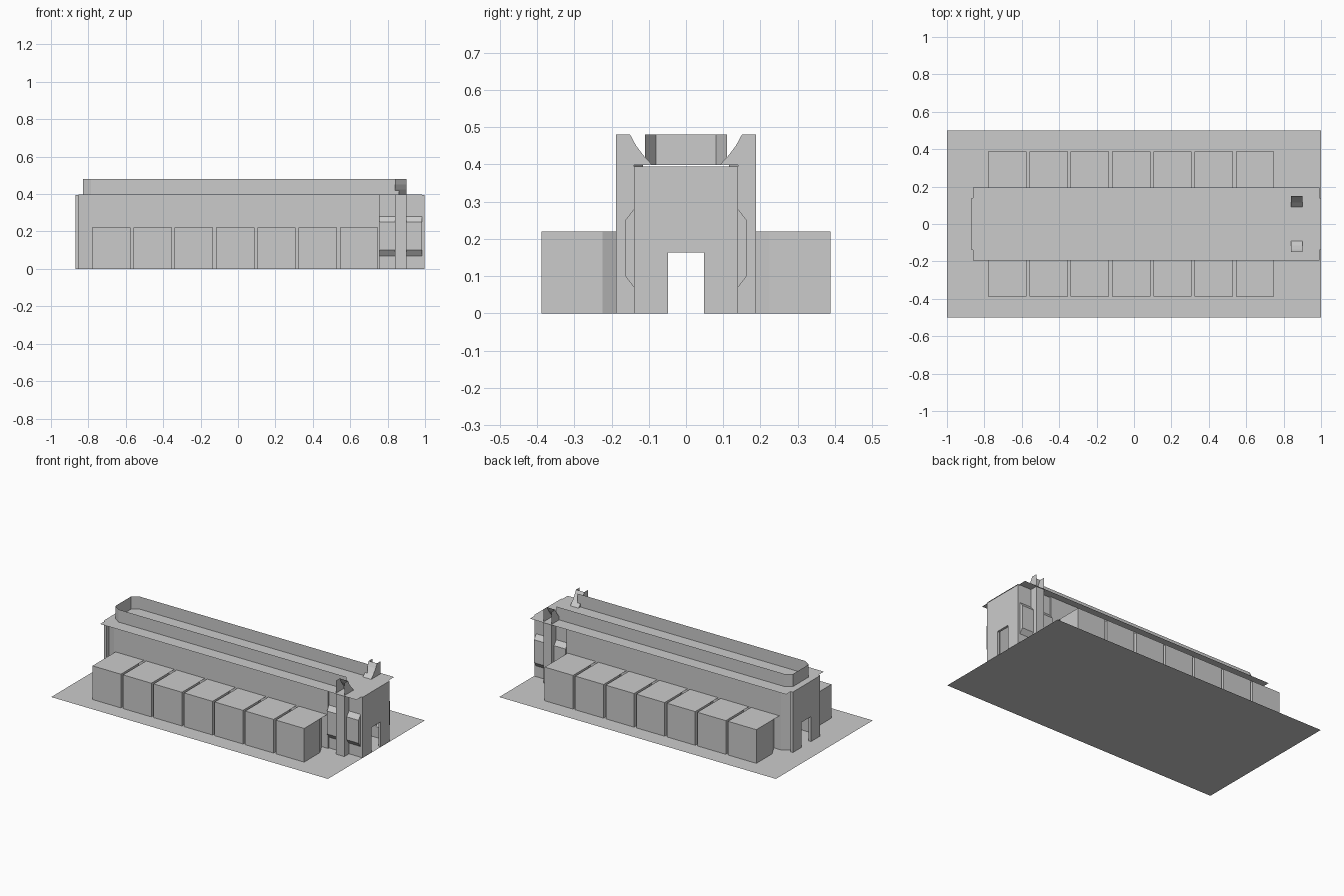
import bpy

if "Cube" in bpy.data.objects:
    bpy.data.objects.remove(bpy.data.objects["Cube"])


def mesh(name, verts, faces):
    me = bpy.data.meshes.new(name)
    me.from_pydata(verts, [], faces)
    me.update()
    ob = bpy.data.objects.new(name, me)
    bpy.context.collection.objects.link(ob)
    return ob


def sheet(name, path, move, closed=False):
    """Sweep an open or closed 3D path along a vector into a thin surface."""
    n = len(path)
    top = [tuple(a + b for a, b in zip(p, move)) for p in path]
    count = n if closed else n - 1
    faces = [(i, (i + 1) % n, n + (i + 1) % n, n + i) for i in range(count)]
    return mesh(name, list(path) + top, faces)


def solid(name, outline, move):
    """Extrude a closed polygon into a capped solid."""
    n = len(outline)
    top = [tuple(a + b for a, b in zip(p, move)) for p in outline]
    faces = [(i, (i + 1) % n, n + (i + 1) % n, n + i) for i in range(n)]
    faces += [tuple(reversed(range(n))), tuple(range(n, 2 * n))]
    return mesh(name, list(outline) + top, faces)


def flat(name, outline):
    return mesh(name, outline, [tuple(range(len(outline)))])


# ground slab
flat("base", [(-1, -.5, 0), (1, -.5, 0), (1, .5, 0), (-1, .5, 0)])

# flat roof, with projecting centre at both ends
H = .398
flat("roof", [(x, y, H) for x, y in [
    (-.87, -.14), (-.86, -.14), (-.86, -.195), (.992, -.195), (.992, -.14), (1, -.14),
    (1, .14), (.992, .14), (.992, .195), (-.86, .195), (-.86, .14), (-.87, .14)]])

# parapet around the upper roof, chamfered at the back and open at the front
sheet("roof_parapet", [(x, y, H) for x, y in [
    (.86, -.11), (-.787, -.11), (-.83, -.08), (-.83, .08), (-.787, .11), (.86, .11)]],
    (0, 0, .48 - H))

# end walls with open doorways
gate = [(-.14, 0), (-.048, 0), (-.048, .163), (.048, .163), (.048, 0),
        (.14, 0), (.14, .395), (-.14, .395)]
solid("front_wall", [(.983, y, z) for y, z in gate], (.015, 0, 0))
solid("back_wall", [(-.87, y, z) for y, z in gate], (.018, 0, 0))

for s, side in ((-1, "left"), (1, "right")):
    # long hall wall with chamfered back corner
    sheet("hall_wall_" + side, [(x, s * y, 0) for x, y in [
        (.757, .14), (.757, .15), (-.79, .15), (-.852, .115)]], (0, 0, H))

    # entrance side wall with a projecting bay
    bay = [(.14, 0), (.14, .07), (.163, .10), (.163, .25), (.14, .28), (.14, H)]
    sheet("entrance_bay_" + side, [(.757, s * y, z) for y, z in bay], (.228, 0, 0))
    for x in (.757, .985):
        flat("bay_end_" + side, [(x, s * y, z) for y, z in bay[1:5]])

    # tall fin: closed pillar below, flared scoop above the roof
    solid("fin_pillar_" + side, [(x, s * y, 0) for x, y in [
        (.84, .14), (.84, .188), (.9, .188), (.9, .14)]], (0, 0, H))
    curve = [(.09, H), (.115, .425), (.135, .452), (.15, .48)]
    sheet("fin_scoop_" + side, [(.84, s * y, z) for y, z in curve], (.06, 0, 0))
    for x in (.84, .9):
        flat("fin_cheek_" + side,
             [(x, s * y, z) for y, z in curve + [(.188, .48), (.188, H)]])

    # row of seven side chambers, walls tapering in towards the hall
    for i in range(7):
        a = -.78 + i * .2208
        b = a + .205
        sheet("chamber_walls_" + side, [(x, s * y, 0) for x, y in [
            (a + .04, .15), (a, .225), (a, .388), (b, .388),
            (b, .225), (b - .04, .15)]], (0, 0, .22))
        flat("chamber_roof_" + side, [(a, s * .15, .22), (b, s * .15, .22),
                                      (b, s * .388, .22), (a, s * .388, .22)])

# make every face point consistently upward or outward
import bmesh
for ob in bpy.context.collection.objects:
    bm = bmesh.new()
    bm.from_mesh(ob.data)
    bmesh.ops.recalc_face_normals(bm, faces=bm.faces)
    if len(bm.faces) == 1 and bm.faces[:][0].normal.z < -.5:
        bmesh.ops.reverse_faces(bm, faces=bm.faces)
    bm.to_mesh(ob.data)
    bm.free()
